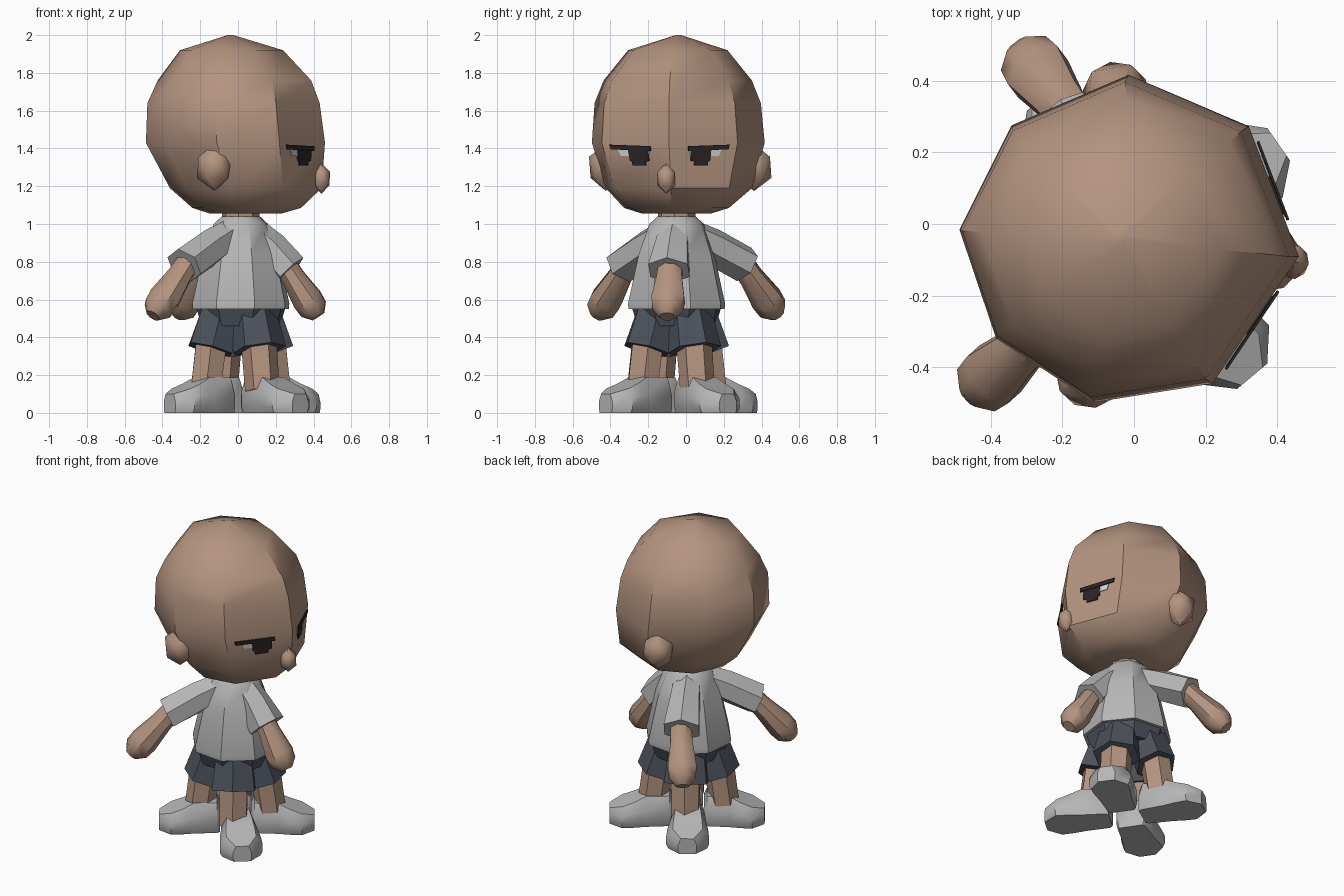
import bpy, bmesh, math
from mathutils import Vector as V

if "Cube" in bpy.data.objects:
    bpy.data.objects.remove(bpy.data.objects["Cube"])


def material(name, rgb):
    m = bpy.data.materials.new(name)
    m.diffuse_color = (*rgb, 1)
    m.use_nodes = True
    m.node_tree.nodes["Principled BSDF"].inputs["Base Color"].default_value = m.diffuse_color
    return m


SKIN = material("warm skin", (0.455, 0.295, 0.212))
CLOTH = material("light grey", (0.47, 0.47, 0.47))
NAVY = material("slate blue", (0.07, 0.082, 0.105))
DARK = material("dark brown", (0.026, 0.018, 0.018))
WHITE = material("eye white", (0.65, 0.68, 0.68))
AXIS = V((0.015, -0.05, 0))


def polar(deg, r=1.0, z=0.0):
    a = math.radians(deg)
    return V((math.cos(a) * r, math.sin(a) * r, z))


def finish(bm, name, mat, angle=30):
    bmesh.ops.recalc_face_normals(bm, faces=bm.faces)
    me = bpy.data.meshes.new(name)
    bm.to_mesh(me)
    bm.free()
    me.materials.append(mat)
    ob = bpy.data.objects.new(name, me)
    bpy.context.collection.objects.link(ob)
    bpy.context.view_layer.objects.active = ob
    ob.select_set(True)
    bpy.ops.object.shade_smooth_by_angle(angle=math.radians(angle))
    ob.select_set(False)
    return ob


def loft(name, rings, mat, angle=30):
    """Skin a list of equal point rings and cap both ends."""
    bm = bmesh.new()
    vr = [[bm.verts.new(p) for p in ring] for ring in rings]
    n = len(vr[0])
    for a, b in zip(vr, vr[1:]):
        for i in range(n):
            bm.faces.new((a[i], a[(i + 1) % n], b[(i + 1) % n], b[i]))
    bm.faces.new(vr[0])
    bm.faces.new(vr[-1])
    return finish(bm, name, mat, angle)


def limb(name, a, b, sections, mat, sides=6):
    """Tube from a to b; sections are (fraction, side radius, up radius)."""
    a, b = V(a), V(b)
    d = (b - a).normalized()
    s = d.cross(V((0, 0, 1))).normalized()
    u = s.cross(d)
    rings = []
    for t, rs, ru in sections:
        ring = []
        for i in range(sides):
            p = polar((i + 0.5) * 360 / sides)
            ring.append(a.lerp(b, t) + s * p.x * rs + u * p.y * ru)
        rings.append(ring)
    loft(name, rings, mat, 42)


def stack(name, rows, mat, sides=8, turn=-7):
    """Upright tube around the body axis; rows are (z, radius)."""
    loft(name, [[AXIS + polar(turn + i * 360 / sides, r, z) for i in range(sides)]
                for z, r in rows], mat, 42)


# head: faceted rings whose corners give the face a centre ridge
AZ = [-6, 43, 90, 136, 177, 217, 258, 300]
FIT = [1, 0.96, 0.955, 0.95, 0.99, 0.97, 0.98, 0.98]
ROWS = [(1.055, 0.04, -0.05, 0.19), (1.085, 0.045, -0.05, 0.29),
        (1.19, 0.04, -0.037, 0.405), (1.43, -0.015, -0.04, 0.478),
        (1.64, -0.025, -0.043, 0.46), (1.76, -0.02, -0.043, 0.41),
        (1.92, -0.035, -0.043, 0.275), (2.0, -0.04, -0.04, 0.015)]
head_rings = [[V((cx, cy, z)) + polar(a, r * f) for a, f in zip(AZ, FIT)] for z, cx, cy, r in ROWS]
loft("head", head_rings, SKIN, 40)


def face_point(k, u, z, off):
    """Point on the face plane between the ridge and corner k."""
    t = (z - ROWS[2][0]) / (ROWS[3][0] - ROWS[2][0])
    ridge = head_rings[2][0].lerp(head_rings[3][0], t)
    corner = head_rings[2][k].lerp(head_rings[3][k], t)
    n = (corner - ridge).cross(V((0, 0, 1))).normalized()
    if n.x < 0:
        n = -n
    return ridge.lerp(corner, u) + n * off


def plate(name, k, outline, off, mat):
    loft(name, [[face_point(k, u, z, o) for u, z in outline]
                for o in (off - 0.007, off)], mat)


# eyes and brows: thin plates on both face planes
for side, k in (("left", 1), ("right", 7)):
    plate(side + "_eye_white", k, [(.32, 1.36), (.75, 1.36), (.78, 1.4), (.3, 1.395)], 0.005, WHITE)
    plate(side + "_pupil", k, [(.38, 1.31), (.59, 1.31), (.59, 1.33), (.62, 1.335), (.62, 1.4), (.32, 1.4),
                               (.32, 1.335), (.38, 1.33)], 0.008, DARK)
    plate(side + "_brow", k, [(.27, 1.387), (.87, 1.395), (.88, 1.42), (.27, 1.412)], 0.013, DARK)


def blob(name, c, scale, turn=0):
    bm = bmesh.new()
    bmesh.ops.create_icosphere(bm, subdivisions=1, radius=1)
    for v in bm.verts:
        p = V((v.co.x * scale[0], v.co.y * scale[1], v.co.z * scale[2]))
        v.co = V(c) + polar(turn) * p.x + polar(turn + 90) * p.y + V((0, 0, p.z))
    finish(bm, name, SKIN, 45)


# ears and nose
blob("right_ear", (-0.125, -0.425, 1.3), (0.105, 0.1, 0.125), -8)
blob("left_ear", (-0.05, 0.36, 1.3), (0.105, 0.105, 0.125), -8)
blob("nose", (0.442, -0.105, 1.24), (0.052, 0.055, 0.08), -8)

# neck, shirt and hips
stack("neck", [(0.95, 0.1), (1.12, 0.1)], SKIN)
stack("shirt", [(0.55, 0.265), (0.58, 0.267), (0.84, 0.208), (1.0, 0.15), (1.04, 0.105)], CLOTH, 8, 16)
stack("shorts_waist", [(0.46, 0.215), (0.555, 0.245)], NAVY, 8, 16)

# three arms with sleeves: (name, sleeve end, arm start, hand tip)
ARMS = [("front", (0.275, -0.09, 0.755), (0.22, -0.08, 0.83), (0.425, -0.1, 0.51)),
        ("left", (-0.185, 0.31, 0.785), (-0.15, 0.27, 0.83), (-0.315, 0.485, 0.515)),
        ("right", (-0.285, -0.328, 0.78), (-0.24, -0.285, 0.83), (-0.45, -0.472, 0.515))]
for name, cuff, start, tip in ARMS:
    flat = V((cuff[0], cuff[1], 0)) - AXIS
    shoulder = AXIS + flat.normalized() * 0.085 + V((0, 0, 0.945))
    limb(name + "_sleeve", shoulder, cuff, [(0, 0.09, 0.08), (0.4, 0.1, 0.098), (1, 0.122, 0.098)], CLOTH)
    limb(name + "_arm", start, tip, [(0, 0.064, 0.062), (0.35, 0.072, 0.066), (0.72, 0.094, 0.085),
                                     (0.88, 0.085, 0.08), (1, 0.04, 0.04)], SKIN, 8)

# four legs, each with shorts leg and shoe: (name, direction, shoe length)
LEGS = [("front_right", -50, 0.98), ("front_left", 35, 0.95), ("back_left", 124, 0.96), ("back_right", 214, 0.91)]
SHOE = [(0.1, 0.08, 0.15), (0.12, 0.095, 0.188), (0.27, 0.108, 0.19),
        (0.345, 0.122, 0.155), (0.42, 0.128, 0.128), (0.5, 0.055, 0.1)]
for name, az, k in LEGS:
    shift = az + (-8 if az == -50 else -4)
    limb(name + "_shorts", AXIS + polar(shift, 0.122, 0.535), AXIS + polar(shift, 0.187, 0.335),
         [(0, 0.122, 0.115), (1, 0.148, 0.125)], NAVY)
    limb(name + "_leg", AXIS + polar(shift, 0.17, 0.45), AXIS + polar(shift, 0.215, 0.12),
         [(0, 0.097, 0.093), (1, 0.092, 0.09)], SKIN)
    d, s = polar(az), polar(az + 90)
    rings = []
    for r, w, h in SHOE:
        prof = [(-0.9, 0), (-1, 0.2), (-1, 0.6), (-0.7, 1), (0.7, 1), (1, 0.6), (1, 0.2), (0.9, 0)]
        rings.append([AXIS + d * r * k + s * w * x + V((0, 0, h * y)) for x, y in prof])
    loft(name + "_shoe", rings, CLOTH, 40)
